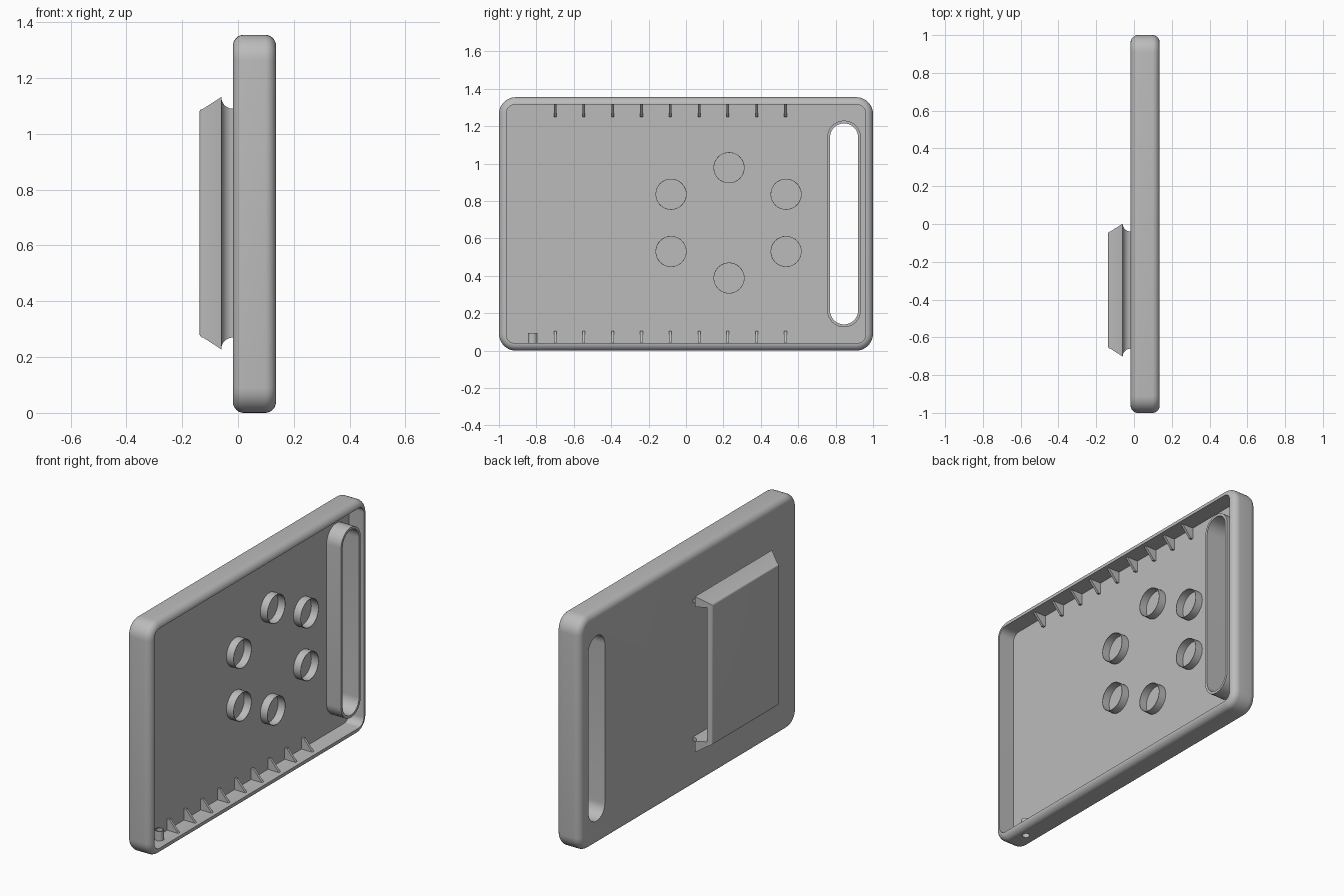
import bpy, bmesh, math
from mathutils import Vector

if "Cube" in bpy.data.objects:
    bpy.data.objects.remove(bpy.data.objects["Cube"])

GREY = (0.5, 0.5, 0.5, 1)
mat = bpy.data.materials.new("plain_grey")
mat.use_nodes = True
mat.diffuse_color = GREY
mat.node_tree.nodes["Principled BSDF"].inputs["Base Color"].default_value = GREY

BACK, FLOOR, RIM = -0.018, 0.04, 0.136
HEIGHT, WALL = 1.355, 0.04


def finish(bm, name):
    bmesh.ops.recalc_face_normals(bm, faces=bm.faces)
    mesh = bpy.data.meshes.new(name)
    bm.to_mesh(mesh)
    bm.free()
    mesh.materials.append(mat)
    obj = bpy.data.objects.new(name, mesh)
    bpy.context.collection.objects.link(obj)
    return obj


def loft(name, loops):
    """Skin a list of equal point loops and cap both ends."""
    bm = bmesh.new()
    rings = [[bm.verts.new(p) for p in loop] for loop in loops]
    for a, b in zip(rings, rings[1:]):
        for i in range(len(a)):
            j = (i + 1) % len(a)
            bm.faces.new((a[i], a[j], b[j], b[i]))
    bm.faces.new(rings[0])
    bm.faces.new(rings[-1])
    return finish(bm, name)


def rounded_rect(x, y0, y1, z0, z1, r, n=8):
    """Rounded rectangle outline in the plane at x."""
    pts = []
    centres = ((y1 - r, z1 - r), (y0 + r, z1 - r), (y0 + r, z0 + r), (y1 - r, z0 + r))
    for k, (cy, cz) in enumerate(centres):
        for i in range(n + 1):
            a = math.pi / 2 * (k + i / n)
            pts.append(Vector((x, cy + r * math.cos(a), cz + r * math.sin(a))))
    return pts


def slab(name, x0, x1, y0, y1, z0, z1, r):
    return loft(name, [rounded_rect(x, y0, y1, z0, z1, r) for x in (x0, x1)])


def circle(centre, r, axis, n=32):
    pts = []
    for i in range(n):
        a = 2 * math.pi * i / n
        c, s = r * math.cos(a), r * math.sin(a)
        pts.append(Vector(centre) + Vector((0, c, s) if axis == "x" else (c, s, 0)))
    return pts


def cut(obj, *cutters):
    for c in cutters:
        c.hide_render = True
        mod = obj.modifiers.new("cut", "BOOLEAN")
        mod.object, mod.operation, mod.solver = c, "DIFFERENCE", "EXACT"
    bpy.context.view_layer.objects.active = obj
    for mod in list(obj.modifiers):
        bpy.ops.object.modifier_apply(modifier=mod.name)


parts, cutters = [], []

# Tray with a rounded edge front and back
edge = 0.039
profile = []
for i in range(9):
    a = math.pi / 2 * i / 8
    profile.append((BACK + edge * (1 - math.cos(a)), edge * (1 - math.sin(a))))
profile += [(RIM + BACK - x, inset) for x, inset in reversed(profile)]
tray = loft("tray", [rounded_rect(x, -1 + d, 1 - d, d, HEIGHT - d, 0.09 - d)
                     for x, d in profile])
hollow = slab("hollow_cutter", FLOOR, 0.3, -1 + WALL, 1 - WALL, WALL, HEIGHT - WALL, 0.045)

# Long handle slot with a raised wall around it
slot = slab("slot_cutter", -0.3, 0.3, 0.77, 0.92, 0.14, 1.215, 0.0749)
slot_wall = slab("slot_wall", FLOOR - 0.01, RIM - 0.003, 0.755, 0.935, 0.125, 1.23, 0.0899)

# Cable hole in the bottom edge with a small collar inside
hole_at = (0.07, -0.82)
hole = loft("hole_cutter", [circle((*hole_at, z), 0.02, "z") for z in (-0.1, 0.2)])
collar = loft("hole_collar", [circle((*hole_at, z), 0.025, "z") for z in (WALL - 0.01, 0.095)])

cut(tray, hollow, slot, hole)
cut(slot_wall, slot)
cut(collar, hole)
cutters += [hollow, slot, hole]
parts += [tray, slot_wall, collar]

# Six thin round sockets
for y, dz in ((-0.08, 0.153), (0.23, 0.295), (0.535, 0.153)):
    for side in (-1, 1):
        z = 0.683 + side * dz
        socket = loft("round_socket", [circle((x, y, z), 0.083, "x")
                                       for x in (FLOOR - 0.005, FLOOR + 0.046)])
        bore = loft("bore_cutter", [circle((x, y, z), 0.08, "x") for x in (FLOOR, 0.3)])
        cut(socket, bore)
        cutters.append(bore)
        parts.append(socket)

# Slanted ribs along the bottom and top walls
for i in range(9):
    y = -0.7 + i * 0.154
    for top in (False, True):
        tri = [(FLOOR - 0.005, WALL - 0.005), (FLOOR - 0.005, 0.105),
               (FLOOR + 0.015, 0.105), (FLOOR + 0.075, WALL - 0.005)]
        parts.append(loft("wall_rib", [
            [(x, y + s * 0.007, HEIGHT - z if top else z) for x, z in tri] for s in (-1, 1)]))

# Pocket on the back, flared at its base and open at one end
flare, soft = 0.042, 0.013
outer = -0.138
profile = [(BACK + 0.01, flare)]
for i in range(9):
    a = math.pi / 2 * i / 8
    profile.append((BACK - flare * math.sin(a), flare * (1 - math.cos(a))))
for i in range(6):
    a = math.pi / 2 * i / 5
    profile.append((outer + soft * (1 - math.sin(a)), -soft * (1 - math.cos(a))))
pocket = loft("back_pocket", [
    [(x, -0.66 - d, 0.27 - d), (x, -0.04 + d, 0.27 - d),
     (x, -0.04 + d, 1.09 + d), (x, -0.66 - d, 1.09 + d)] for x, d in profile])
inside = slab("pocket_cutter", outer + 0.025, 0.05, -0.635, 0.1, 0.29, 1.07, 0.001)
cut(pocket, inside)
cutters.append(inside)
parts.append(pocket)

for c in cutters:
    bpy.data.objects.remove(c)

# Smooth the curves, keep the edges
bpy.ops.object.select_all(action="DESELECT")
for p in parts:
    p.select_set(True)
bpy.context.view_layer.objects.active = tray
bpy.ops.object.shade_smooth_by_angle(angle=math.radians(32))
